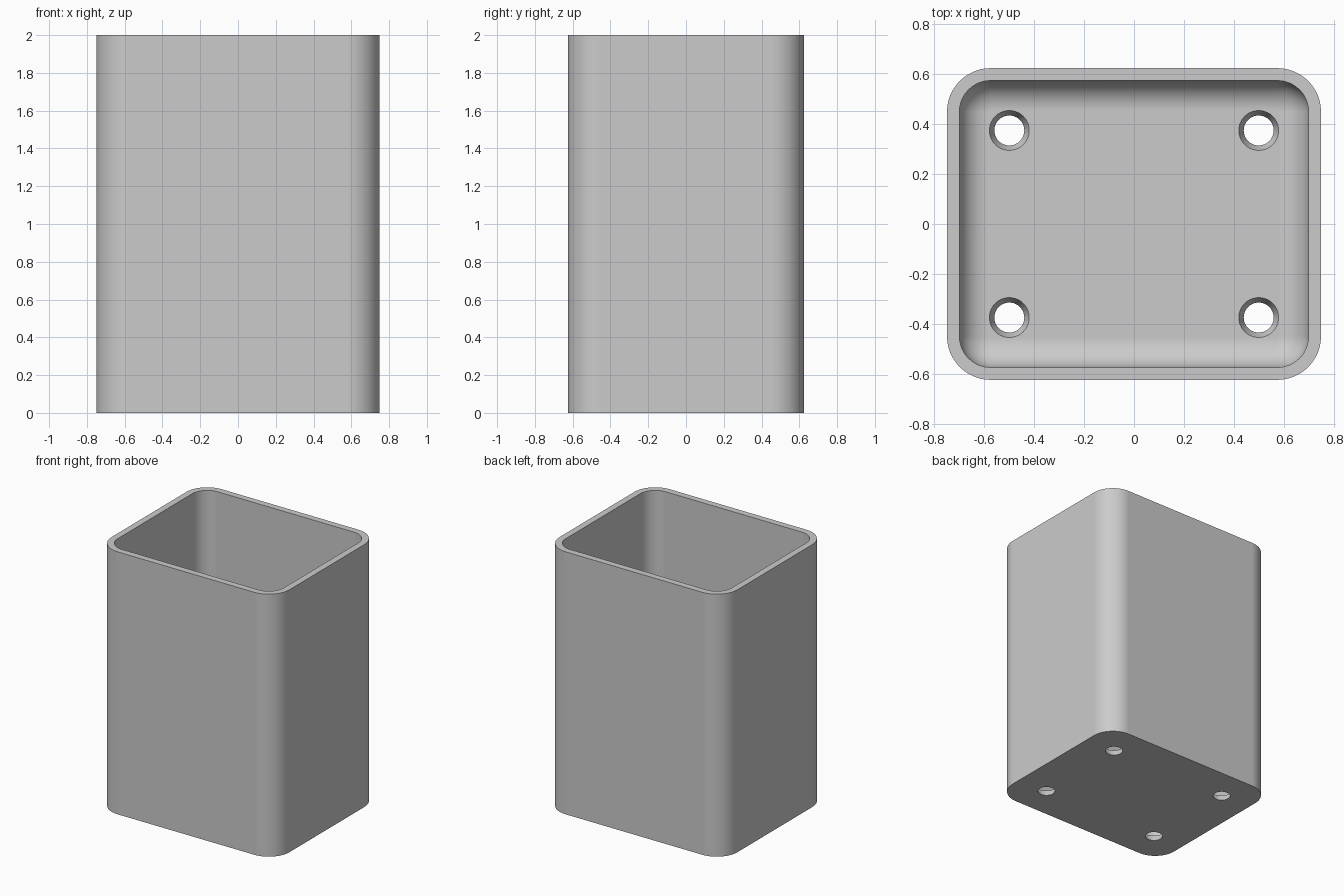
import bpy, bmesh
from math import sin, cos, pi, radians

HALF_X, HALF_Y, HEIGHT = 0.75, 0.625, 2.0
WALL, FLOOR = 0.05, 0.05
CORNER, FILLET = 0.175, 0.12
STEPS = 12

cube = bpy.data.objects.get("Cube")
if cube:
    bpy.data.objects.remove(cube, do_unlink=True)

# Single grey material
grey = bpy.data.materials.new("plain_grey")
grey.use_nodes = True
colour = (0.6, 0.6, 0.6, 1)
grey.diffuse_color = colour
grey.node_tree.nodes["Principled BSDF"].inputs["Base Color"].default_value = colour


def rounded_ring(bm, inset, z):
    """Rounded rectangle of vertices, inset from the outer wall."""
    r = CORNER - inset
    cx, cy = HALF_X - CORNER, HALF_Y - CORNER
    ring = []
    for quarter, (sx, sy) in enumerate([(1, 1), (-1, 1), (-1, -1), (1, -1)]):
        for i in range(STEPS + 1):
            a = (quarter + i / STEPS) * pi / 2
            ring.append(bm.verts.new((sx * cx + r * cos(a), sy * cy + r * sin(a), z)))
    return ring


def make_object(name, bm):
    bmesh.ops.recalc_face_normals(bm, faces=bm.faces)
    mesh = bpy.data.meshes.new(name)
    bm.to_mesh(mesh)
    bm.free()
    mesh.materials.append(grey)
    obj = bpy.data.objects.new(name, mesh)
    bpy.context.collection.objects.link(obj)
    return obj


# Open box: outer wall, rim, inner wall and rounded floor edge
profile = [(0, 0), (0, HEIGHT), (WALL, HEIGHT)]
for i in range(STEPS + 1):
    a = i / STEPS * pi / 2
    profile.append((WALL + FILLET * (1 - cos(a)), FLOOR + FILLET * (1 - sin(a))))
bm = bmesh.new()
rings = [rounded_ring(bm, inset, z) for inset, z in profile]
for low, high in zip(rings, rings[1:]):
    for i in range(len(low)):
        j = (i + 1) % len(low)
        bm.faces.new((low[i], low[j], high[j], high[i]))
bm.faces.new(rings[0])
bm.faces.new(rings[-1])
box = make_object("open_box", bm)

# Four tapered holes through the floor, wider at the top
bm = bmesh.new()
for x in (-0.5, 0.5):
    for y in (-0.375, 0.375):
        made = bmesh.ops.create_cone(bm, cap_ends=True, segments=40,
                                     radius1=0.052, radius2=0.088, depth=0.09)
        bmesh.ops.translate(bm, verts=made["verts"], vec=(x, y, FLOOR / 2))
cutter = make_object("hole_cutter", bm)
cutter.hide_render = True

holes = box.modifiers.new("floor_holes", "BOOLEAN")
holes.operation = "DIFFERENCE"
holes.solver = "EXACT"
holes.object = cutter
bpy.ops.object.select_all(action="DESELECT")
box.select_set(True)
bpy.context.view_layer.objects.active = box
bpy.ops.object.modifier_apply(modifier=holes.name)
bpy.data.objects.remove(cutter, do_unlink=True)

# Smooth corners with crisp rims
bpy.ops.object.shade_smooth_by_angle(angle=radians(35))
normals = box.modifiers.new("even_shading", "WEIGHTED_NORMAL")
normals.keep_sharp = True
